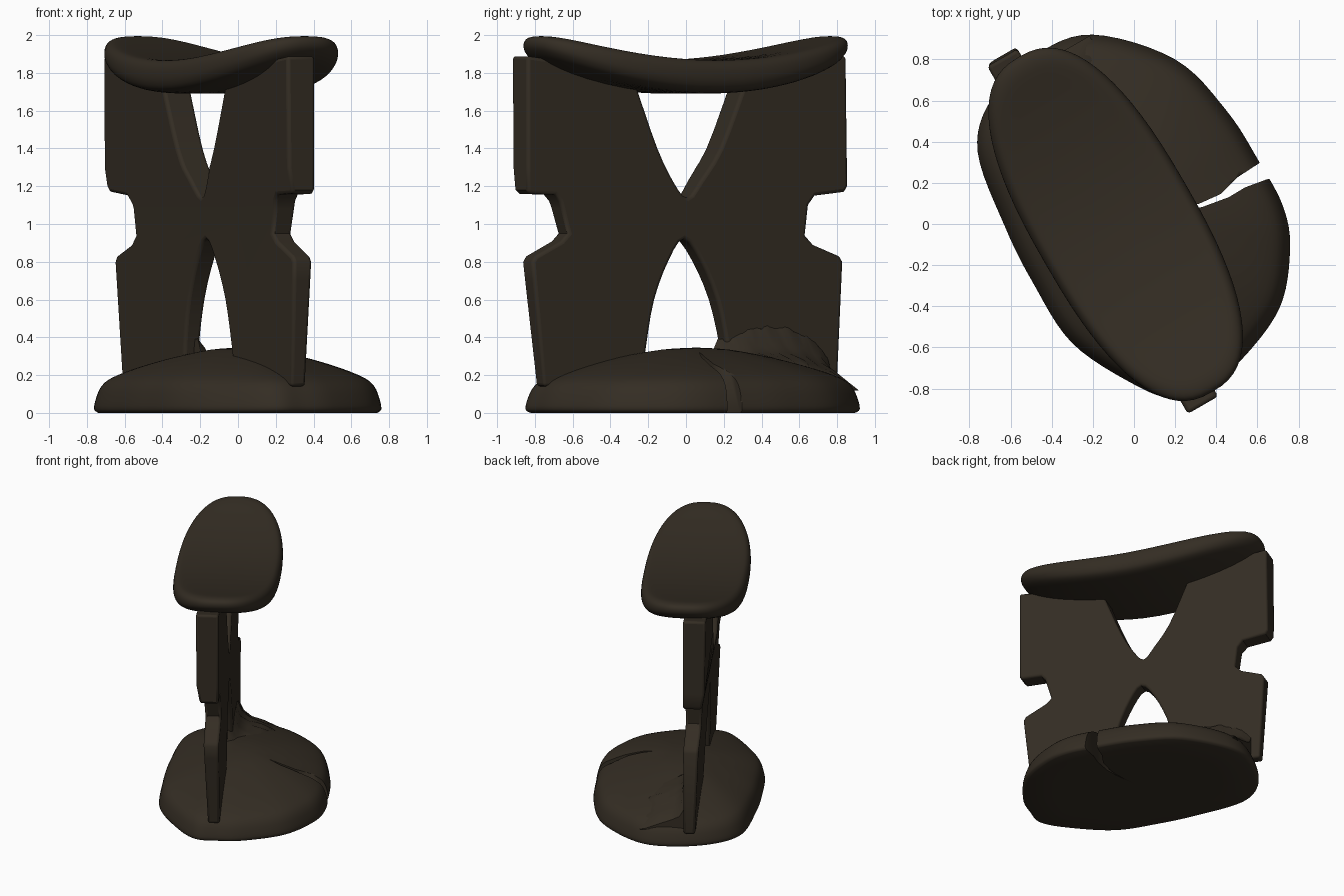
import bpy, bmesh, math, random
from mathutils import Vector

if "Cube" in bpy.data.objects:
    bpy.data.objects.remove(bpy.data.objects["Cube"])

random.seed(4)
wood = bpy.data.materials.new("dark brown wood")
wood.diffuse_color = (0.034, 0.026, 0.017, 1)
wood.use_nodes = True
wood.node_tree.nodes["Principled BSDF"].inputs["Base Color"].default_value = wood.diffuse_color


def P(u, v, z):
    """Headrest axes (u = long, v = across) to world."""
    return Vector((-0.5 * u + 0.866 * v, 0.866 * u + 0.5 * v, z))


def finish(bm, name, angle=40):
    bmesh.ops.recalc_face_normals(bm, faces=bm.faces)
    me = bpy.data.meshes.new(name)
    bm.to_mesh(me)
    bm.free()
    me.materials.append(wood)
    ob = bpy.data.objects.new(name, me)
    bpy.context.collection.objects.link(ob)
    bpy.ops.object.select_all(action='DESELECT')
    bpy.context.view_layer.objects.active = ob
    ob.select_set(True)
    bpy.ops.object.shade_smooth_by_angle(angle=math.radians(angle))
    return ob


def loft(rings, name, angle=40):
    """Skin closed rings of points and cap both ends."""
    bm = bmesh.new()
    vs = [[bm.verts.new(p) for p in r] for r in rings]
    n = len(vs[0])
    for a, b in zip(vs, vs[1:]):
        for i in range(n):
            bm.faces.new((a[i], a[(i + 1) % n], b[(i + 1) % n], b[i]))
    bm.faces.new(vs[0])
    bm.faces.new(vs[-1])
    return finish(bm, name, angle)


def smooth(pts, steps, closed=True):
    """Catmull-Rom curve through 2D points."""
    out, n = [], len(pts)
    for i in range(n if closed else n - 1):
        ids = [(i + k) % n if closed else min(max(i + k, 0), n - 1) for k in (-1, 0, 1, 2)]
        a, b, c, d = (Vector(pts[k]) for k in ids)
        for s in range(steps):
            t = s / steps
            out.append(0.5 * (2 * b + (c - a) * t + (2 * a - 5 * b + 4 * c - d) * t * t
                              + (3 * b - a - 3 * c + d) * t ** 3))
    if not closed:
        out.append(Vector(pts[-1]))
    return out


def prism(pts, lo, hi, place):
    bm = bmesh.new()
    a = [bm.verts.new(place(p, lo)) for p in pts]
    b = [bm.verts.new(place(p, hi)) for p in pts]
    n = len(pts)
    for i in range(n):
        bm.faces.new((a[i], a[(i + 1) % n], b[(i + 1) % n], b[i]))
    bm.faces.new(a)
    bm.faces.new(b)
    return bm


# Base: domed uneven oval
outline = smooth([(.95, 0), (.897, .287), (.593, .573), (.251, .665), (-.044, .678),
                  (-.29, .67), (-.488, .594), (-.71, .405), (-.839, .1), (-.855, -.1),
                  (-.836, -.252), (-.675, -.39), (-.35, -.55), (0, -.568), (.3, -.55),
                  (.683, -.483), (.87, -.3)], 6)
dome = smooth([(.97, 0), (1, .02), (.985, .08), (.95, .14), (.88, .185), (.7, .24),
               (.45, .295), (.2, .335), (.02, .345)], 3, False)
dome = [(.02, 0), (.35, 0), (.7, 0)] + [tuple(d) for d in dome]
c = Vector((.04, .04))
base = loft([[P(*(c + (p - c) * s), max(z, 0)) for p in outline] for s, z in dome], "base")

# Crack cut through the back rim of the base
crack = [(.76, .40), (.60, .29), (.50, .225), (.42, .145), (.32, .1), (.22, .07),
         (.33, .082), (.46, .13), (.54, .178), (.64, .215), (.80, .26)]
cutter = finish(prism(crack, -.2, .6, lambda p, z: Vector((p[0], p[1], z))), "crack_cutter")
cutter.hide_render = True
mod = base.modifiers.new("crack", 'BOOLEAN')
mod.operation = 'DIFFERENCE'
mod.solver = 'EXACT'
mod.object = cutter
bpy.context.view_layer.objects.active = base
bpy.ops.object.modifier_apply(modifier=mod.name)
bpy.data.objects.remove(cutter)

# Pillar: flat X-shaped panel with notched sides, thinner towards the foot
upper_gap = smooth([(.41, 1.77), (.38, 1.7), (.25, 1.4), (.13, 1.23), (.05, 1.14),
                    (-.03, 1.22), (-.13, 1.4), (-.25, 1.7), (-.28, 1.77)], 3, False)
lower_gap = smooth([(-.23, .15), (-.2, .35), (-.15, .6), (-.06, .81), (.03, .92),
                    (.13, .81), (.23, .6), (.29, .35), (.31, .15)], 3, False)
left = [(-.7, 1.86), (-.93, 1.89), (-.93, 1.18), (-.91, 1.16), (-.76, 1.155), (-.73, 1.12),
        (-.68, .95), (-.72, .91), (-.88, .83), (-.9, .8), (-.89, .7), (-.83, .14)]
right = [(.965, .12), (1.0, .8), (.98, .83), (.82, .89), (.77, .94), (.79, 1.1), (.83, 1.15),
         (1.01, 1.17), (1.03, 1.2), (1.02, 1.89), (.75, 1.86)]
profile = [tuple(p) for p in upper_gap] + left + [tuple(p) for p in lower_gap] + right
bm = prism(profile, -.235, -.065, lambda p, v: Vector((p[0], v, p[1])))
for z in (1.3, 1.08):
    bmesh.ops.bisect_plane(bm, geom=bm.verts[:] + bm.edges[:] + bm.faces[:],
                           plane_co=(0, 0, z), plane_no=(0, 0, 1))
front = [(0.1, -.15), (1.08, -.19), (1.3, -.228), (1.9, -.235)]
for vert in bm.verts:
    u, v, z = vert.co
    if v < -.2:
        for (z0, v0), (z1, v1) in zip(front, front[1:]):
            if z0 <= z <= z1:
                v = v0 + (v1 - v0) * (z - z0) / (z1 - z0)
    vert.co = P(u, v, z)
pillar = finish(bm, "pillar")
bev = pillar.modifiers.new("bevel", 'BEVEL')
bev.width = 0.018
bev.segments = 3
bev.limit_method = 'ANGLE'
bev.angle_limit = math.radians(62)
bev.use_clamp_overlap = False


# Seat: saddle-curved rounded slab
def seat_ring(s, h):
    ring = []
    for i in range(72):
        t = 2 * math.pi * i / 72
        co, si = math.cos(t), math.sin(t)
        e = 2 / 2.5
        u = s * .94 * math.copysign(abs(co) ** e, co)
        v = s * .392 * math.copysign(abs(si) ** e, si)
        q = (u / .94) ** 2
        low, top = 1.69 + .185 * q, 1.868 + .155 * q
        ring.append(P(u + .043, v - .078, low + (top - low) * h))
    return ring


section = smooth([(.03, 0), (.4, 0), (.75, .02), (.92, .12), (.985, .32), (1, .55), (.985, .78),
                  (.94, .93), (.87, .99), (.7, 1), (.35, 1), (.03, 1)], 3, False)
loft([seat_ring(s, h) for s, h in section], "seat", 60)

# Rough residue banked against the pillar foot
rings = []
for i in range(22):
    u = .22 + .68 * i / 21
    k = math.sin(math.pi * (i + .6) / 22.2) ** .4
    drop = .14 * max(0, (u - .3) / .6) ** 2
    ring = [P(u, -.1, .1), P(u, -.1, .25 + .23 * k + random.uniform(-.02, .02))]
    for v, z in ((-.055, .45), (-.03, .37), (.03, .325), (.12, .3), (.22, .265)):
        ring.append(P(u, v, .2 + (z - .2) * k - drop * (v + .1) * 2
                      + random.uniform(-.008, .008)))
    ring.append(P(u, .27, .12))
    rings.append(ring)
loft(rings, "residue_bank", 50)
